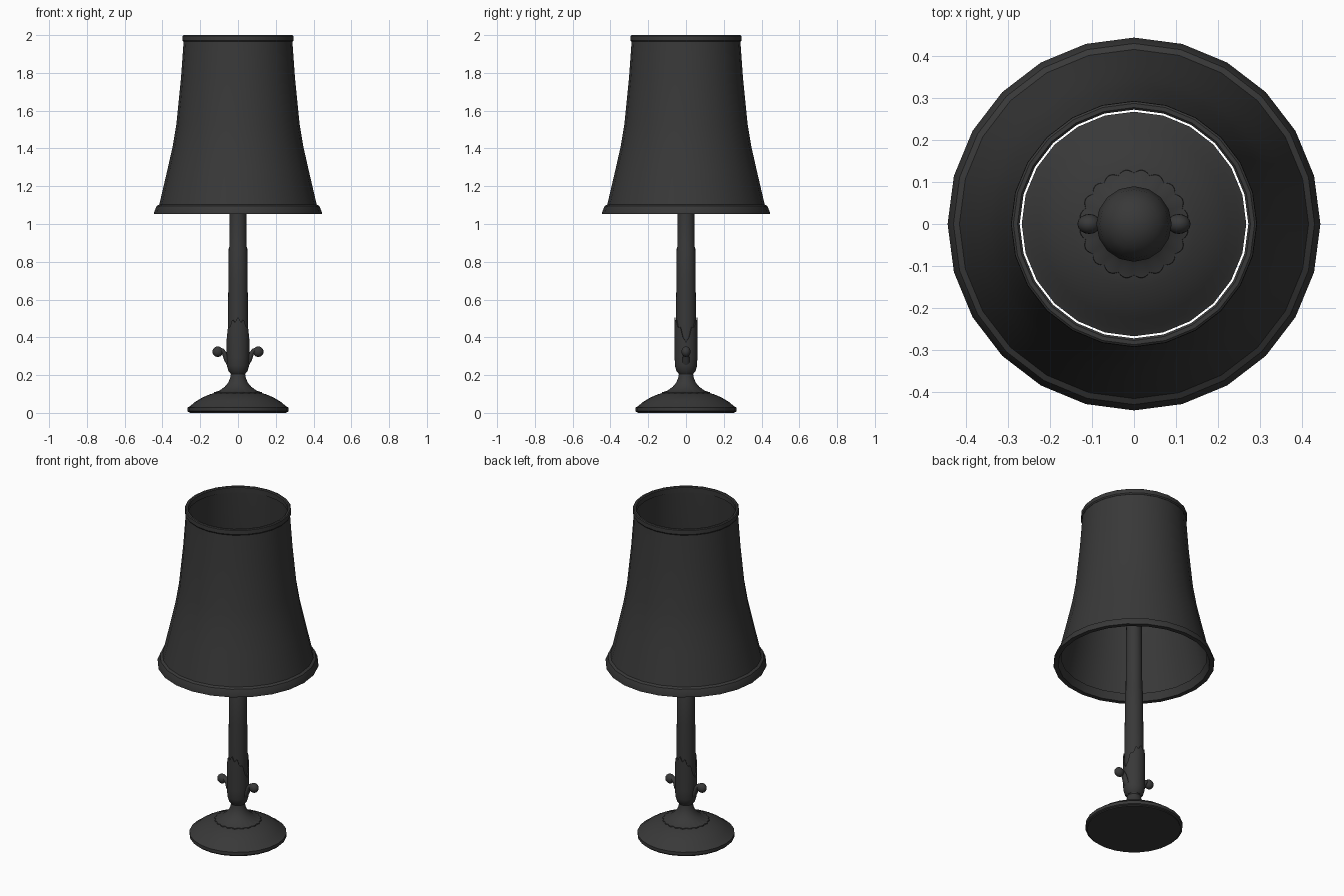
import bpy, bmesh, math

if "Cube" in bpy.data.objects:
    bpy.data.objects.remove(bpy.data.objects["Cube"])

dark = bpy.data.materials.new("dark_grey")
dark.diffuse_color = (0.04, 0.04, 0.04, 1)
dark.use_nodes = True
dark.node_tree.nodes["Principled BSDF"].inputs["Base Color"].default_value = dark.diffuse_color


def finish(name, bm, angle=35):
    bmesh.ops.recalc_face_normals(bm, faces=bm.faces)
    mesh = bpy.data.meshes.new(name)
    bm.to_mesh(mesh)
    bm.free()
    ob = bpy.data.objects.new(name, mesh)
    bpy.context.collection.objects.link(ob)
    mesh.materials.append(dark)
    bpy.ops.object.select_all(action='DESELECT')
    ob.select_set(True)
    bpy.context.view_layer.objects.active = ob
    bpy.ops.object.shade_smooth_by_angle(angle=math.radians(angle))
    return ob


def lathe(name, profile, n=24, closed=False, caps=True, warp=None):
    """Revolve (radius, z) points; warp(i, angle, r, z) can reshape a ring."""
    bm = bmesh.new()
    rings = []
    for i, (r, z) in enumerate(profile):
        ring = []
        for k in range(n):
            a = 2 * math.pi * k / n
            rr, zz = warp(i, a, r, z) if warp else (r, z)
            ring.append(bm.verts.new((rr * math.cos(a), rr * math.sin(a), zz)))
        rings.append(ring)
    pairs = list(zip(rings, rings[1:]))
    if closed:
        pairs.append((rings[-1], rings[0]))
    for a, b in pairs:
        for k in range(n):
            j = (k + 1) % n
            bm.faces.new((a[k], a[j], b[j], b[k]))
    if caps and not closed:
        bm.faces.new(rings[0])
        bm.faces.new(rings[-1])
    return finish(name, bm)


# Foot
lathe("base", [(.262, .005), (.268, .009), (.268, .028), (.252, .037), (.225, .06),
               (.185, .083), (.15, .098), (.115, .108)])
lathe("base_underside", [(.258, 0), (.258, .012)])


# Scalloped collar rising into the neck
def scallop(i, a, r, z):
    return (r * (1 + .07 * abs(math.sin(10 * a))) if i < 2 else r), z


lathe("scalloped_neck", [(.123, .096), (.121, .109), (.10, .117), (.07, .138), (.052, .16),
                         (.042, .183), (.038, .205), (.044, .215)], n=120, warp=scallop)


# Leafy cup: rim rises into jagged leaves at front and back
def leaf(i, a, r, z):
    if i in (4, 5):
        z = .355 + .14 * abs(math.sin(a)) ** .7 + .011 * math.cos(12 * a)
    return r, z


lathe("leaf_cup", [(.036, .205), (.050, .22), (.059, .25), (.060, .30), (.061, .5),
                   (.055, .5), (.050, .31), (.040, .23)], n=96, closed=True, warp=leaf)

# Candle stem
lathe("candle_stem", [(.042, .21), (.053, .30), (.053, .5), (.051, .70), (.049, .87),
                      (.046, .88), (.045, 1.06), (.042, 1.38)])

# Bulb inside the shade
lathe("bulb", [(.038, 1.37), (.045, 1.41), (.07, 1.46), (.087, 1.51), (.090, 1.55),
               (.082, 1.59), (.06, 1.62), (.03, 1.637), (.006, 1.64)], n=16)

# Scroll handles: tapering curled arm ending in a rounded knob
for side, label in ((1, "right"), (-1, "left")):
    bm = bmesh.new()
    path = [(.045, .255, .020), (.062, .285, .018), (.072, .315, .016),
            (.085, .330, .016), (.105, .332, .018)]
    rings = []
    for i, (x, z, h) in enumerate(path):
        x0, z0, _ = path[max(i - 1, 0)]
        x1, z1, _ = path[min(i + 1, len(path) - 1)]
        ln = math.hypot(x1 - x0, z1 - z0)
        nx, nz = -(z1 - z0) / ln, (x1 - x0) / ln
        ring = []
        for k in range(12):
            a = 2 * math.pi * k / 12
            o = .013 * math.cos(a)
            ring.append(bm.verts.new((side * (x + nx * o), h * math.sin(a), z + nz * o)))
        rings.append(ring)
    for a, b in zip(rings, rings[1:]):
        for k in range(12):
            bm.faces.new((a[k], a[k - 1], b[k - 1], b[k]))
    bm.faces.new(rings[0])
    bm.faces.new(rings[-1])
    knob = bmesh.ops.create_uvsphere(bm, u_segments=16, v_segments=10, radius=.028)["verts"]
    bmesh.ops.scale(bm, vec=(1, .85, 1), verts=knob)
    bmesh.ops.translate(bm, vec=(side * .107, 0, .324), verts=knob)
    finish("scroll_handle_" + label, bm, 50)

# Flared fabric shade: outer wall up, thin inner wall back down
wall = [(.422, 1.08), (.415, 1.11), (.373, 1.29), (.346, 1.41), (.326, 1.53),
        (.302, 1.77), (.287, 1.98)]
lathe("shade", wall + [(r - .008, z) for r, z in reversed(wall)], closed=True)

# Trim bands on the shade rims
lathe("shade_bottom_trim", [(.444, 1.052), (.445, 1.06), (.431, 1.095), (.416, 1.103),
                            (.402, 1.095), (.418, 1.052)], closed=True)
lathe("shade_top_trim", [(.289, 1.965), (.294, 1.972), (.293, 1.996), (.288, 2.0),
                         (.278, 2.0), (.273, 1.995), (.274, 1.965)], closed=True)
